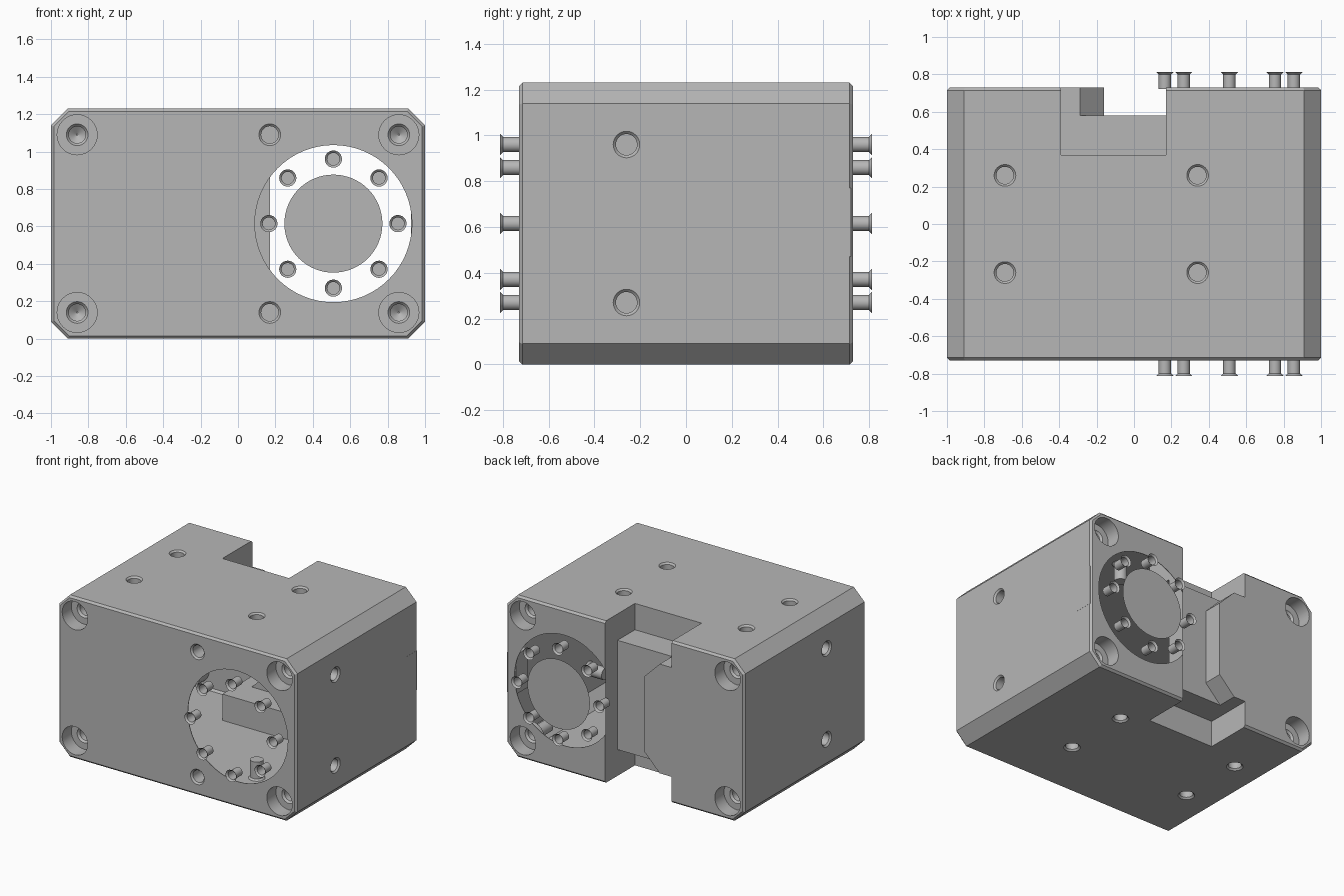
import bpy, bmesh, math
from mathutils import Vector, Matrix

if "Cube" in bpy.data.objects:
    bpy.data.objects.remove(bpy.data.objects["Cube"], do_unlink=True)

W, D, H = 1.0, 0.73, 1.23            # half width, half depth, height
MID = H / 2
BORE_X, BORE_R, RING_R = 0.51, 0.42, 0.345
LIP = 0.004                          # shallow lip of the bore openings

steel = bpy.data.materials.new("machined grey")
steel.use_nodes = True
steel.diffuse_color = (0.47, 0.47, 0.47, 1)
steel.node_tree.nodes["Principled BSDF"].inputs["Base Color"].default_value = (0.47, 0.47, 0.47, 1)


def make(name, bm):
    bmesh.ops.recalc_face_normals(bm, faces=bm.faces)
    mesh = bpy.data.meshes.new(name)
    bm.to_mesh(mesh)
    bm.free()
    ob = bpy.data.objects.new(name, mesh)
    bpy.context.collection.objects.link(ob)
    mesh.materials.append(steel)
    return ob


def prism(name, outline, y0, y1, bevel=0):
    """Extrude an (x, z) outline along y, optionally bevelling both end rims."""
    bm = bmesh.new()
    face = bm.faces.new([bm.verts.new((x, y0, z)) for x, z in outline])
    ext = bmesh.ops.extrude_face_region(bm, geom=[face])
    moved = [v for v in ext["geom"] if isinstance(v, bmesh.types.BMVert)]
    bmesh.ops.translate(bm, verts=moved, vec=(0, y1 - y0, 0))
    if bevel:
        rims = [e for e in bm.edges if abs(e.verts[0].co.y - e.verts[1].co.y) < 1e-6]
        bmesh.ops.bevel(bm, geom=rims, offset=bevel, segments=1, affect="EDGES")
    return make(name, bm)


def box(name, x0, x1, y0, y1, z0, z1):
    return prism(name, [(x0, z0), (x1, z0), (x1, z1), (x0, z1)], y0, y1)


def lathe(bm, profile, pos, axis, sides=32, start_cap=True):
    """Add a turned solid: profile of (radius, distance along axis) at pos."""
    turn = Matrix.Translation(pos) @ Vector(axis).to_track_quat("Z", "Y").to_matrix().to_4x4()
    rings = []
    for r, h in profile:
        rings.append([bm.verts.new(turn @ Vector((r * math.cos(a), r * math.sin(a), h)))
                      for a in (math.tau * i / sides for i in range(sides))])
    for a, b in zip(rings, rings[1:]):
        for i in range(sides):
            j = (i + 1) % sides
            bm.faces.new((a[i], a[j], b[j], b[i]))
    if start_cap:
        bm.faces.new(rings[0])
    bm.faces.new(rings[-1])


def combine(target, tool, operation):
    mod = target.modifiers.new("cut", "BOOLEAN")
    mod.operation, mod.solver, mod.object = operation, "EXACT", tool
    deps = bpy.context.evaluated_depsgraph_get()
    mesh = bpy.data.meshes.new_from_object(target.evaluated_get(deps))
    target.modifiers.clear()
    target.data = mesh
    bpy.data.objects.remove(tool, do_unlink=True)


# Housing block with chamfered long edges
C = 0.09
outline = [(-W + C, 0), (W - C, 0), (W, C), (W, H - C),
           (W - C, H), (-W + C, H), (-W, H - C), (-W, C)]
housing = prism("housing", outline, -D, D, 0.015)

# Rear pocket, with its raised block and chamfered boss
combine(housing, box("pocket", -0.39, 0.17, 0.37, 1, -0.1, H + 0.1), "DIFFERENCE")
low, high, cham = MID - 0.415, MID + 0.415, 0.13
combine(housing, box("pocket_block", -0.45, 0.2, 0.3, 0.58, low, high), "UNION")
boss = [(-0.45, low), (-0.29, low), (-0.16, low + cham),
        (-0.16, high - cham), (-0.29, high), (-0.45, high)]
combine(housing, prism("pocket_boss", boss, 0.3, D, 0), "UNION")

# Mounting holes on every side
hole = [(0.07, -0.012), (0.058, 0), (0.046, 0.012), (0.046, 0.14)]
counterbore = [(0.107, -0.02), (0.107, 0.11), (0.058, 0.11), (0.045, 0.125),
               (0.045, 0.3), (0.004, 0.33)]
bm = bmesh.new()
for s in (-1, 1):
    for x in (-0.86, 0.86):
        for z in (0.14, H - 0.14):
            lathe(bm, counterbore, (x, s * D, z), (0, -s, 0))
    for z in (0.27, 0.96):
        lathe(bm, hole, (s * W, -0.26, z), (-s, 0, 0))
    for x in (-0.69, 0.34):
        for y in (-0.26, 0.26):
            lathe(bm, hole, (x, y, MID + s * MID), (0, 0, -s))
for z in (0.14, H - 0.14):
    lathe(bm, hole, (0.17, -D, z), (0, 1, 0))
# Shallow seats for the round openings
for s in (-1, 1):
    lathe(bm, [(BORE_R, -0.05), (BORE_R, LIP)], (BORE_X, s * D, MID), (0, -s, 0), 64)
combine(housing, make("hole_cutters", bm), "DIFFERENCE")

# Open the seats into the hollow interior
bm = bmesh.new()
bm.from_mesh(housing.data)
seats = [f for f in bm.faces if all(abs(abs(v.co.y) - (D - LIP)) < 5e-4 for v in f.verts)]
bmesh.ops.delete(bm, geom=seats, context="FACES")
bm.to_mesh(housing.data)
bm.free()

# Flush key in the left wall
key = box("side_key", 0.925, W + 0.001, 0.58, 0.72, 0.47, 0.77)

# Rings of flared threaded sleeves around both openings
sleeve = [(0.046, 0), (0.033, 0.013), (0.033, 0.09)]
parts = [housing]
for name, s in (("front_sleeves", -1), ("rear_sleeves", 1)):
    bm = bmesh.new()
    for i in range(8):
        a = math.tau * i / 8
        pos = (BORE_X + RING_R * math.cos(a), s * 0.812, MID + RING_R * math.sin(a))
        lathe(bm, sleeve, pos, (0, -s, 0), 24, False)
    parts.append(make(name, bm))

# Round output face at the rear
bm = bmesh.new()
bmesh.ops.create_circle(bm, cap_ends=True, segments=64, radius=0.262,
                        matrix=Matrix.Translation((BORE_X, 0.8, MID)) @ Matrix.Rotation(-math.pi / 2, 4, "X"))
make("output_face", bm)

# Smooth the turned surfaces, keep machined edges crisp
bpy.ops.object.select_all(action="DESELECT")
for ob in parts:
    ob.select_set(True)
bpy.context.view_layer.objects.active = housing
bpy.ops.object.shade_smooth_by_angle(angle=math.radians(30))
